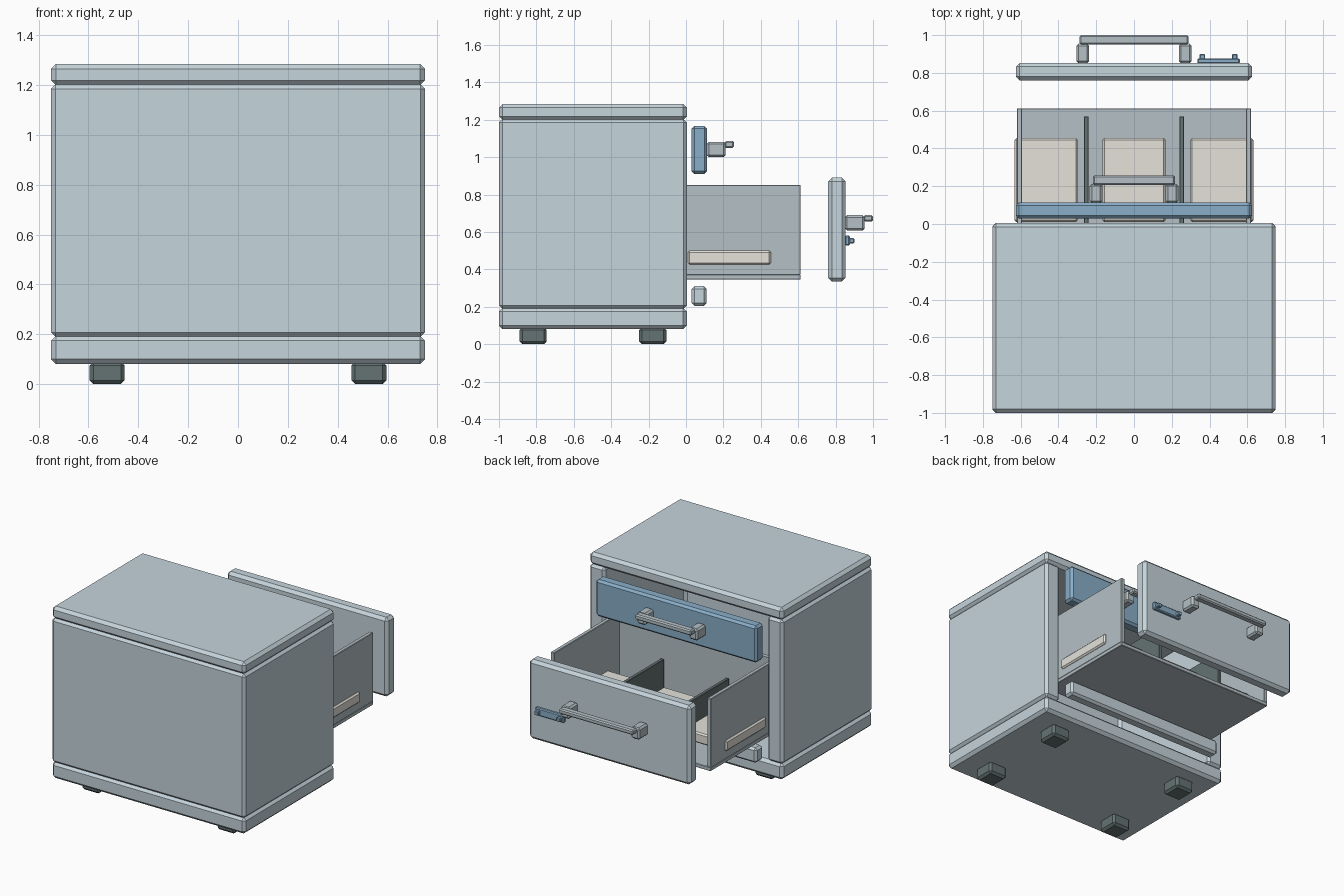
import bpy, bmesh

if "Cube" in bpy.data.objects:
    bpy.data.objects.remove(bpy.data.objects["Cube"])


def mat(name, r, g, b):
    m = bpy.data.materials.new(name)
    m.diffuse_color = (r, g, b, 1)
    m.use_nodes = True
    m.node_tree.nodes["Principled BSDF"].inputs["Base Color"].default_value = m.diffuse_color
    return m


SHELL = mat("pale_blue_grey", 0.56, 0.66, 0.71)
STEEL = mat("steel_grey", 0.46, 0.53, 0.56)
BLUE = mat("blue", 0.25, 0.42, 0.58)
DARK = mat("dark", 0.13, 0.17, 0.17)
CREAM = mat("cream", 0.78, 0.76, 0.70)


def prism(name, outline, z0, z1, material, bevel=0.0):
    """Extrude a counter-clockwise xy outline from z0 to z1."""
    bm = bmesh.new()
    face = bm.faces.new([bm.verts.new((x, y, z0)) for x, y in outline])
    ext = bmesh.ops.extrude_face_region(bm, geom=[face])
    for v in ext["geom"]:
        if isinstance(v, bmesh.types.BMVert):
            v.co.z = z1
    bmesh.ops.recalc_face_normals(bm, faces=bm.faces)
    mesh = bpy.data.meshes.new(name)
    bm.to_mesh(mesh)
    bm.free()
    ob = bpy.data.objects.new(name, mesh)
    bpy.context.collection.objects.link(ob)
    mesh.materials.append(material)
    if bevel:
        mod = ob.modifiers.new("Chamfer", "BEVEL")
        mod.width = bevel
        mod.segments = 1
        mod.limit_method = 'ANGLE'
    return ob


def box(name, x, y, z, material, bevel=0.0):
    outline = [(x[0], y[0]), (x[1], y[0]), (x[1], y[1]), (x[0], y[1])]
    return prism(name, outline, z[0], z[1], material, bevel)


def pair(name, x, y, z, material, bevel=0.0):
    box(name + "_right", x, y, z, material, bevel)
    box(name + "_left", (-x[1], -x[0]), y, z, material, bevel)


# Cabinet: base, U-shaped walls open toward +y, and top
box("cabinet_base", (-0.75, 0.75), (-1, 0.005), (0.08, 0.195), SHELL, 0.02)
box("cabinet_top", (-0.75, 0.75), (-1, 0.005), (1.198, 1.285), SHELL, 0.02)
walls = [(-0.75, -1), (0.75, -1), (0.75, 0.005), (0.63, 0.005),
         (0.63, -0.89), (-0.63, -0.89), (-0.63, 0.005), (-0.75, 0.005)]
prism("cabinet_walls", walls, 0.19, 1.203, SHELL, 0.018)

# Feet
for label, y in (("front", (-0.89, -0.745)), ("rear", (-0.25, -0.105))):
    pair("foot_" + label, (0.455, 0.595), y, (0, 0.09), DARK, 0.015)

# Rail below the drawer
box("lower_rail", (-0.62, 0.62), (0.03, 0.11), (0.205, 0.31), SHELL, 0.015)

# Pulled-out drawer box, open at its front end
box("drawer_floor", (-0.62, 0.62), (-0.14, 0.612), (0.345, 0.372), STEEL, 0.003)
pair("drawer_side", (0.592, 0.62), (-0.14, 0.612), (0.37, 0.852), STEEL, 0.003)
box("drawer_back", (-0.592, 0.592), (-0.14, -0.11), (0.37, 0.852), STEEL)
pair("drawer_divider", (0.24, 0.265), (-0.10, 0.57), (0.37, 0.63), DARK, 0.003)

# Cream trays
for i, x in enumerate((-0.465, 0, 0.465)):
    box(f"tray_{i + 1}", (x - 0.167, x + 0.167), (0.01, 0.455), (0.425, 0.5), CREAM, 0.01)

# Drawer fronts
box("upper_drawer_front", (-0.625, 0.625), (0.03, 0.113), (0.91, 1.167), BLUE, 0.015)
box("lower_drawer_front", (-0.625, 0.625), (0.76, 0.853), (0.335, 0.89), SHELL, 0.02)


def handle(name, half, y, post_z, bar_z, post_len, bar_d):
    pair(name + "_post", (half - 0.05, half + 0.017), (y, y + post_len),
         post_z, STEEL, 0.012)
    box(name + "_bar", (-half, half),
        (y + post_len - 0.005, y + post_len + bar_d), bar_z, STEEL, 0.008)


# Handles
handle("upper_handle", 0.218, 0.11, (1.0, 1.082), (1.05, 1.087), 0.102, 0.045)
handle("lower_handle", 0.288, 0.85, (0.607, 0.69), (0.655, 0.69), 0.105, 0.045)

# Small latch plate with two studs
box("latch_plate", (0.335, 0.56), (0.85, 0.876), (0.527, 0.58), BLUE, 0.006)
for i, x in enumerate((0.362, 0.533)):
    box(f"latch_stud_{i + 1}", (x - 0.014, x + 0.014), (0.872, 0.9), (0.539, 0.567), BLUE, 0.004)
